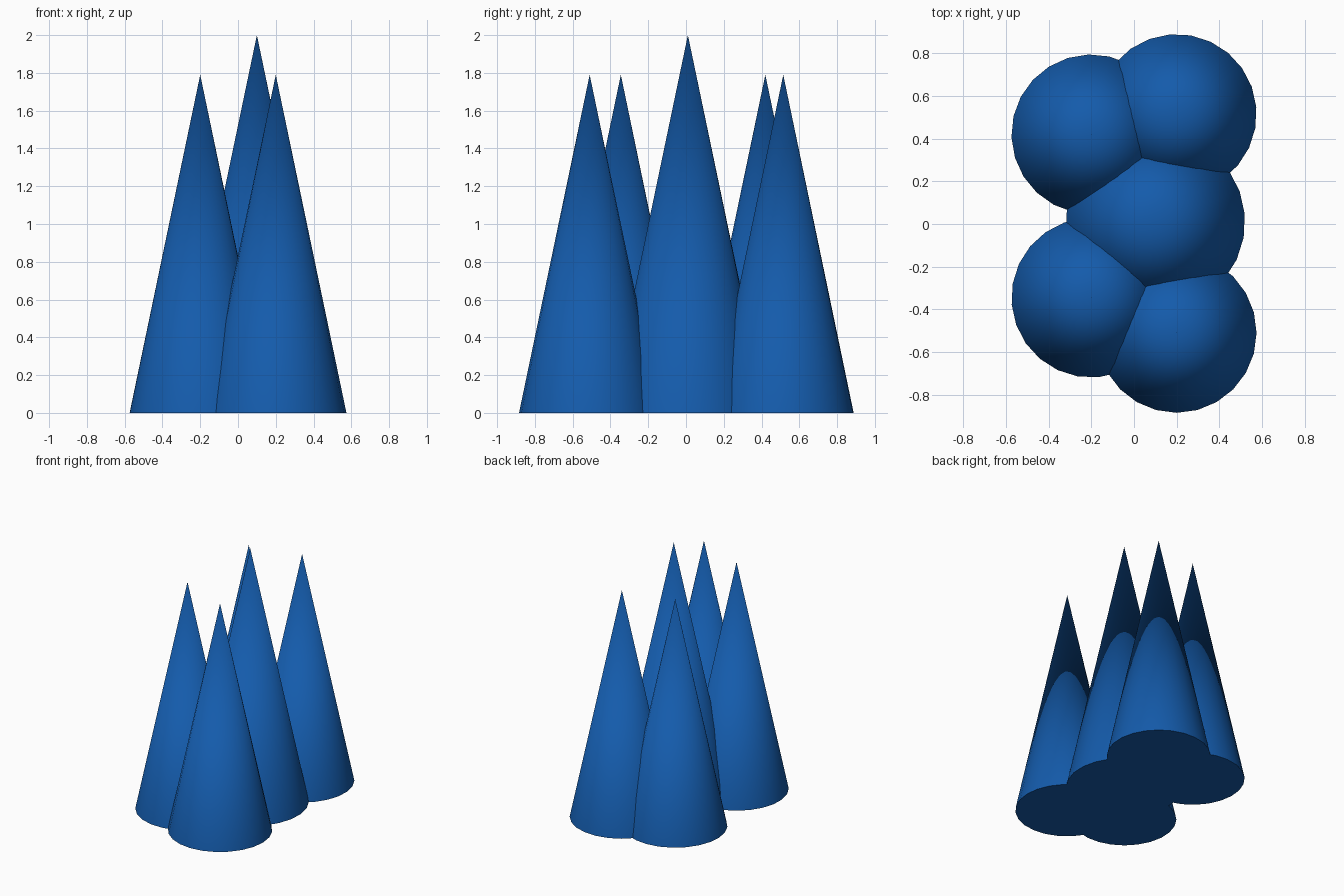
import bpy
from math import radians

if "Cube" in bpy.data.objects:
    bpy.data.objects.remove(bpy.data.objects["Cube"])

blue = bpy.data.materials.new("blue")
blue.diffuse_color = (0.007, 0.105, 0.41, 1)
blue.use_nodes = True
blue.node_tree.nodes["Principled BSDF"].inputs["Base Color"].default_value = blue.diffuse_color


def spike(name, x, y, radius, height, turn=0):
    """One smooth pointed cone standing on the ground."""
    bpy.ops.mesh.primitive_cone_add(
        vertices=24, radius1=radius, radius2=0, depth=height,
        location=(x, y, height / 2), rotation=(0, 0, radians(turn)))
    obj = bpy.context.object
    obj.name = name
    obj.data.materials.append(blue)
    bpy.ops.object.shade_smooth_by_angle(angle=radians(30))


# tall middle spike
spike("middle_spike", 0.1, 0.01, 0.42, 2.0, 5)

# four shorter spikes around it
for name, x, y, turn in [
    ("front_left_spike", -0.2, -0.345, 5),
    ("front_right_spike", 0.2, -0.51, 0),
    ("back_left_spike", -0.2, 0.42, 2),
    ("back_right_spike", 0.2, 0.515, 5),
]:
    spike(name, x, y, 0.374, 1.79, turn)
